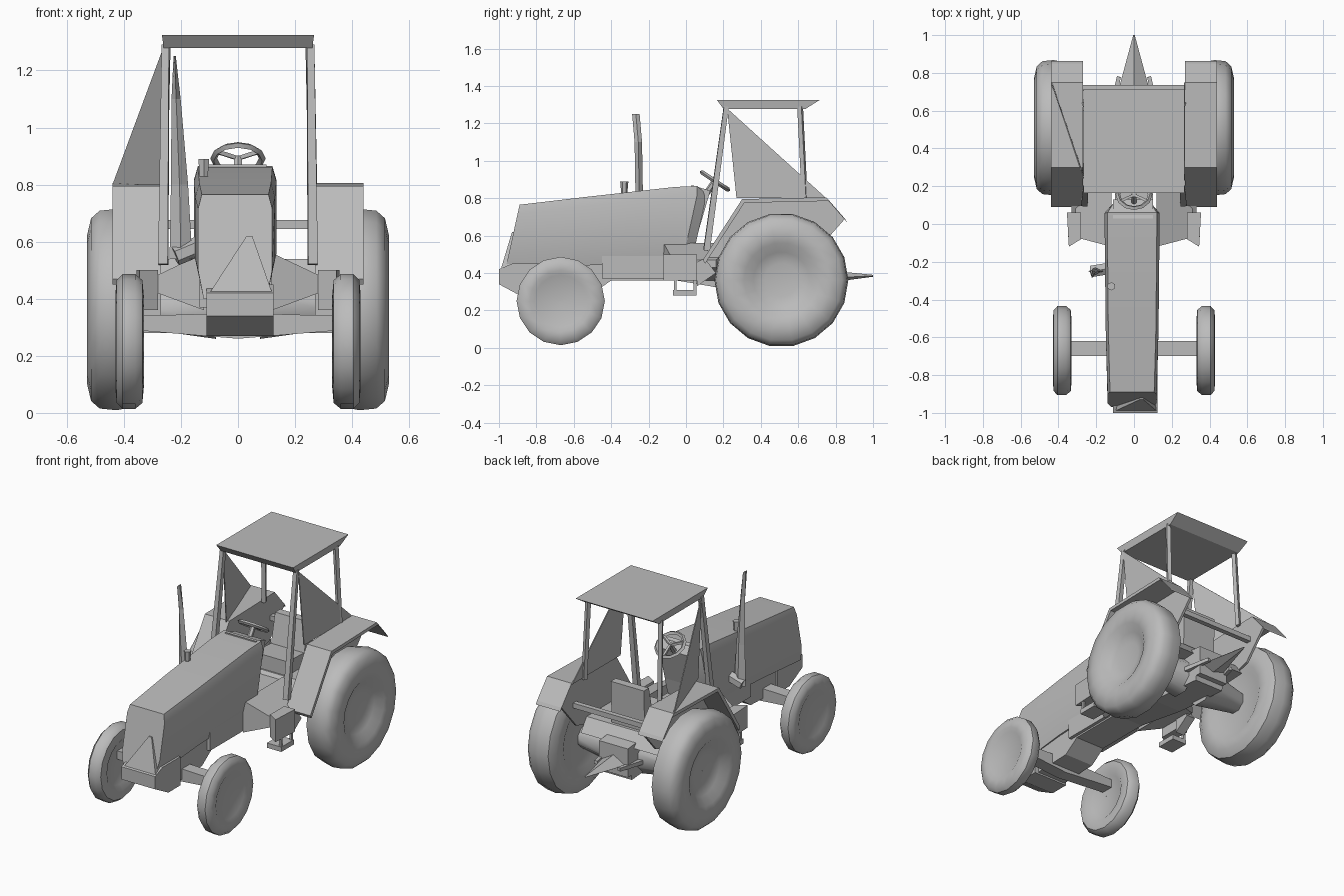
import bpy, bmesh, math
from mathutils import Vector

cube = bpy.data.objects.get("Cube")
if cube:
    bpy.data.objects.remove(cube)

grey = bpy.data.materials.new("plain grey")
grey.use_nodes = True
COL = (0.5, 0.5, 0.5, 1)
grey.diffuse_color = COL
grey.node_tree.nodes["Principled BSDF"].inputs["Base Color"].default_value = COL


def finish(name, bm, smooth=None):
    bmesh.ops.recalc_face_normals(bm, faces=bm.faces)
    me = bpy.data.meshes.new(name)
    bm.to_mesh(me)
    bm.free()
    me.materials.append(grey)
    ob = bpy.data.objects.new(name, me)
    bpy.context.collection.objects.link(ob)
    if smooth:
        bpy.ops.object.select_all(action='DESELECT')
        ob.select_set(True)
        bpy.context.view_layer.objects.active = ob
        bpy.ops.object.shade_smooth_by_angle(angle=math.radians(smooth))
    return ob


def loft(name, rings, smooth=None, closed=False):
    """Skin equal rings of points; cap the ends unless the loop closes."""
    bm = bmesh.new()
    vs = [[bm.verts.new(p) for p in r] for r in rings]
    n = len(rings[0])
    pairs = list(zip(vs, vs[1:])) + ([(vs[-1], vs[0])] if closed else [])
    for a, b in pairs:
        for i in range(n):
            bm.faces.new((a[i], a[(i + 1) % n], b[(i + 1) % n], b[i]))
    if not closed:
        bm.faces.new(vs[0])
        bm.faces.new(vs[-1])
    return finish(name, bm, smooth)


def prism(name, outline, x0, x1):
    """Side outline (y, z) pushed across x."""
    return loft(name, [[(x, y, z) for y, z in outline] for x in (x0, x1)])


def box(name, x, y, z):
    return prism(name, [(y[0], z[0]), (y[1], z[0]), (y[1], z[1]), (y[0], z[1])], *x)


def rod(name, path, radii, sides=4, smooth=None):
    """Tube through path points with a radius at each."""
    pts = [Vector(p) for p in path]
    q = (pts[-1] - pts[0]).to_track_quat('Z', 'Y')
    ring = [Vector((math.cos(t), math.sin(t), 0)) for t in
            [(i + .5) * math.tau / sides for i in range(sides)]]
    return loft(name, [[p + q @ (v * r) for v in ring] for p, r in zip(pts, radii)], smooth)


def wheel(name, side, x, y, z, profile, sides):
    """Lathe a (x offset, radius) profile about the axle."""
    rings = []
    for i in range(sides):
        a = math.tau * i / sides
        rings.append([(side * (x + o), y + r * math.cos(a), z + r * math.sin(a))
                      for o, r in profile])
    loft(name, rings, 45, closed=True)


REAR = [(-.08, .001), (-.07, .19), (-.09, .23), (-.09, .30), (-.065, .345), (0, .358),
        (.06, .352), (.09, .325), (.105, .26), (.095, .20), (.06, .15), (.045, .09), (.045, .001)]
FRONT = [(-.03, .001), (-.03, .13), (-.05, .16), (-.045, .215), (-.02, .236), (.025, .236),
         (.045, .215), (.05, .165), (.038, .14), (.036, .001)]
FENDER = [(.09, .47), (.30, .795), (.75, .805), (.85, .69)]

for side, tag in ((1, "left"), (-1, "right")):
    wheel("rear_wheel_" + tag, side, .425, .51, .362, REAR, 18)
    wheel("front_wheel_" + tag, side, .38, -.67, .25, FRONT, 16)

    # fender shell, its inner wall and the flap below its front edge
    under = [(y + .012, z - .02) for y, z in reversed(FENDER)]
    bm = bmesh.new()
    edge = [[bm.verts.new((side * x, y, z)) for y, z in FENDER + under] for x in (.27, .44)]
    n, m = len(FENDER) * 2, len(FENDER)
    for i in range(n):
        j = (i + 1) % n
        bm.faces.new((edge[0][i], edge[0][j], edge[1][j], edge[1][i]))
    for e in edge:
        for i in range(m - 1):
            bm.faces.new((e[i], e[i + 1], e[n - 2 - i], e[n - 1 - i]))
    finish("fender_" + tag, bm)
    prism("fender_wall_" + tag, FENDER + [(.70, .52), (.40, .44)], side * .27, side * .285)
    prism("fender_flap_" + tag, [(.06, .33), (.06, .46), (.10, .48), (.16, .40)],
          side * .27, side * .33)

    # cab posts
    rod("front_post_" + tag, [(side * .262, .11, .52), (side * .254, .215, 1.29)], [.024, .018])
    rod("rear_post_" + tag, [(side * .262, .635, .79), (side * .252, .61, 1.29)], [.017, .017])

    # footplate sloping from the hood to the step
    loft("footplate_" + tag, [[(side * .12, y0, .56), (side * .31, y1, .47),
                               (side * .31, y1, .43), (side * .12, y0, .36)]
                              for y0, y1 in ((-.12, -.07), (.28, .16))])
    loft("step_" + tag, [[(side * x, y, z) for x, y in
                          ((.28, -.08), (.345, -.12), (.355, .06), (.28, .06))]
                         for z in (.36, .50)])
    box("step_tread_" + tag, (side * .25, side * .35), (-.07, .055), (.28, .31))
    for y in (-.065, .04):
        box("step_bracket_" + tag, (side * .33, side * .345), (y, y + .015), (.29, .38))

    # axles and lift arms
    loft("front_axle_" + tag, [[(side * x, -.70, z), (side * x, -.62, z),
                                (side * x, -.62, z + h), (side * x, -.70, z + h)]
                               for x, z, h in ((0, .26, .09), (.36, .29, .05))])
    rod("rear_axle_" + tag, [(side * .08, .51, .37), (side * .40, .51, .36)], [.12, .06], 8, 45)
    rod("lift_arm_" + tag, [(side * .13, .55, .36), (side * .08, .78, .37)], [.02, .015])

# side guards: upright on the left, flaring over the fender on the right
for tag, top, front, back in (("left", .262, .265, .265), ("right", -.262, -.275, -.44)):
    loft("side_guard_" + tag, [[(top + d, .22, 1.28), (front + d, .27, .80),
                                (back + d, .75, .80)] for d in (0, .006)])


def hood_ring(y, zb, zt, w):
    c = -.01
    return [(c - w * .85, y, zb), (c + w * .85, y, zb), (c + w, y, zb + .10),
            (c + w, y, zt - .05), (c + w * .9, y, zt), (c - w * .9, y, zt),
            (c - w, y, zt - .05), (c - w, y, zb + .10)]


# hood, with its front leaning back and its rear undercut
hood = loft("hood", [hood_ring(-.93, .40, .765, .13), hood_ring(-.55, .44, .805, .14),
                     hood_ring(-.06, .46, .86, .145), hood_ring(.06, .46, .865, .145),
                     hood_ring(.11, .46, .82, .11)], 30)
for v in hood.data.vertices:
    if v.co.y < -.9:
        v.co.y = -.97 + (v.co.z - .40) * .22
    elif v.co.y > .05:
        v.co.y -= max(0, .82 - v.co.z) * .22

# nose weight with its pointed top, chassis and engine
prism("nose_weight", [(-1, .34), (-1, .42), (-.93, .45), (-.75, .45), (-.75, .27), (-.87, .27)],
      -.11, .125)
loft("nose_point", [[(-.10, -.99, .42), (.12, -.99, .42), (.12, -.90, .42), (-.10, -.90, .42)],
                    [(.03, -.93, .62), (.05, -.93, .62), (.05, -.90, .62), (.03, -.90, .62)]])
prism("chassis", [(-.76, .28), (-.50, .29), (-.40, .36), (-.05, .36), (.30, .30), (.68, .27),
                  (.72, .48), (.30, .52), (-.76, .52)], -.10, .10)
box("engine_block", (-.135, .12), (-.45, -.10), (.37, .58))

# exhaust: a blade-like stack that narrows only across its width
loft("exhaust_stack", [[(x - w, y, z), (x, y - .02, z), (x + w, y, z), (x, y + .02, z)]
                       for x, y, z, w in ((-.20, -.25, .54, .04), (-.205, -.25, .80, .03),
                                          (-.217, -.255, 1.10, .016), (-.222, -.268, 1.25, .004))])
rod("exhaust_elbow", [(-.10, -.23, .60), (-.22, -.25, .55)], [.035, .035], 6)
rod("hood_cap", [(-.12, -.33, .78), (-.12, -.33, .89)], [.012, .022], 6)

# roof: a shallow tray with a wider top
loft("roof", [[(-x, a, z), (x, a, z), (x, b, z), (-x, b, z)]
              for x, a, b, z in ((.26, .20, .64, 1.278), (.267, .165, .715, 1.325))])

# dash, steering column and wheel
prism("dashboard", [(.0, .60), (.06, .60), (.13, .84), (.03, .87)], -.11, .10)
rod("steering_column", [(0, .08, .78), (0, .155, .895)], [.018, .015], 6)
tilt = Vector((0, .55, .83)).normalized()
across = Vector((1, 0, 0))
along = tilt.cross(across)
hub = Vector((0, .155, .892))
ring_pts = []
for i in range(12):
    a = math.tau * i / 12
    out = across * math.cos(a) + along * math.sin(a)
    c = hub + out * .085
    ring_pts.append([c + out * .012, c + tilt * .012, c - out * .012, c - tilt * .012])
loft("steering_wheel", ring_pts, 60, closed=True)
for i in range(3):
    a = math.tau * i / 3 + math.pi / 2
    rod("wheel_spoke", [hub, hub + (across * math.cos(a) + along * math.sin(a)) * .085],
        [.01, .01])

# seat and the platform under it
prism("seat", [(.33, .50), (.33, .63), (.50, .62), (.54, .80), (.59, .80), (.58, .50)], -.12, .11)
prism("seat_platform", [(.24, .44), (.32, .54), (.60, .54), (.66, .46)], -.27, .27)

# rear crossbar, hitch block and drawbar spike
rod("rear_crossbar", [(-.28, .72, .66), (.28, .72, .66)], [.022, .022])
box("hitch_block", (-.10, .10), (.62, .72), (.30, .48))
loft("drawbar_spike", [[(-.085, .70, .37), (0, .70, .34), (.085, .70, .37), (0, .70, .42)],
                       [(-.004, 1, .385), (0, 1, .38), (.004, 1, .385), (0, 1, .39)]])
